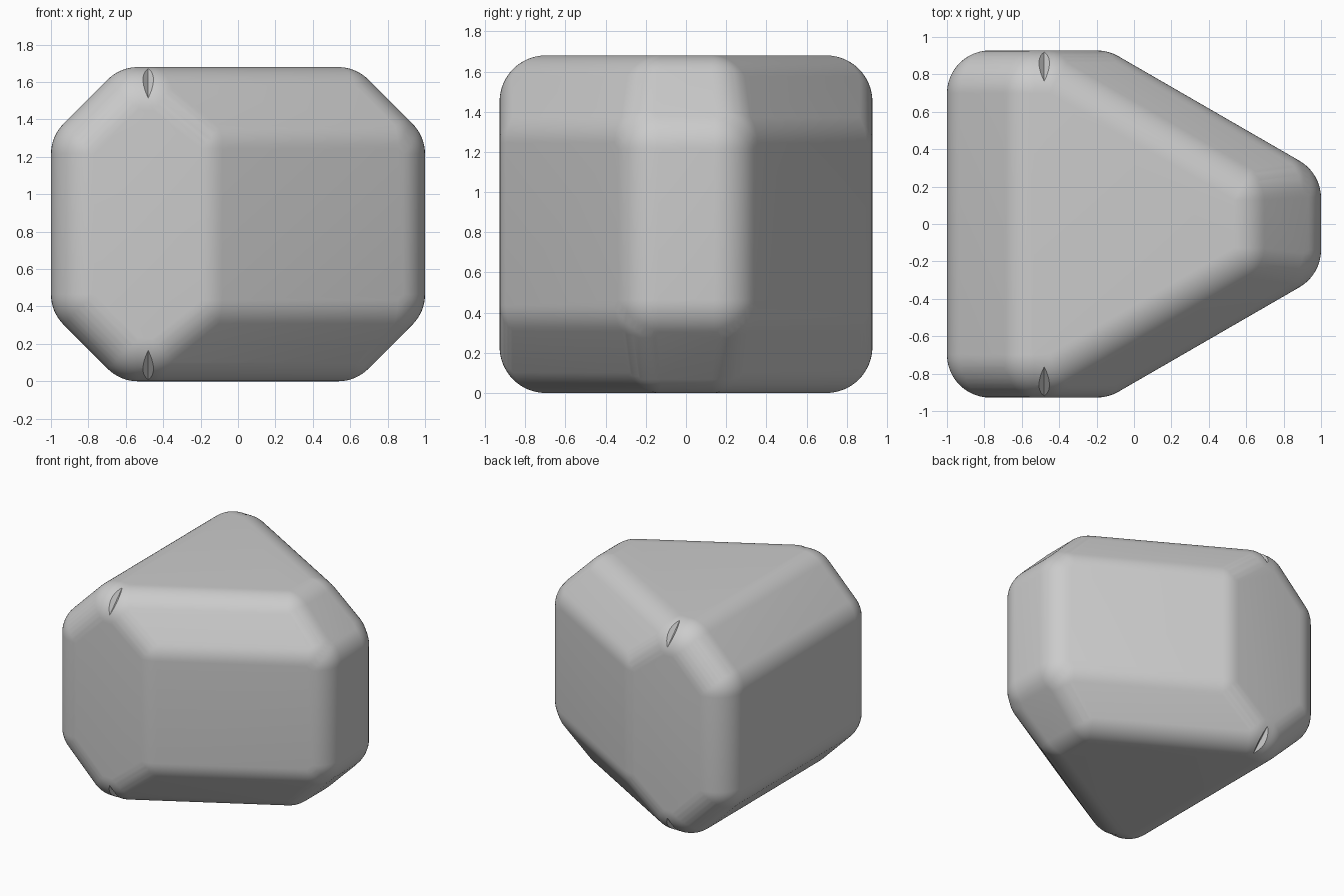
import bpy, bmesh, math
from mathutils import Vector, Matrix

if "Cube" in bpy.data.objects:
    bpy.data.objects.remove(bpy.data.objects["Cube"], do_unlink=True)

R = 0.23          # edge rounding radius
MID = 0.84        # half height
CHAMFER = 0.47    # height above the middle where the chamfers start

grey = bpy.data.materials.new("plain grey")
grey.use_nodes = True
grey.diffuse_color = (0.6, 0.6, 0.6, 1)
grey.node_tree.nodes["Principled BSDF"].inputs["Base Color"].default_value = (0.6, 0.6, 0.6, 1)

# Planes of the block core: (unit normal, distance), pulled in by the radius
planes = []


def add_plane(normal, distance):
    n = Vector(normal)
    planes.append((n.normalized(), distance / n.length - R))


def add_side(x, y, distance, slope):
    """An upright side with a chamfer at its top and bottom."""
    add_plane((x, y, 0), distance)
    for s in (1, -1):
        add_plane((x, y, s * slope), distance + slope * CHAMFER)


add_side(-1, 0, 1, 1)
add_side(1, 0, 1, 1)
for s in (1, -1):
    add_side(0.5, s * math.sqrt(0.75), 0.735, 0.62)
    add_plane((0, s, 0), 0.928)
    add_plane((0, 0, s), MID)

# Corners of the core: where three planes meet inside all the others
corners = []
count = len(planes)
for i in range(count):
    for j in range(i):
        for k in range(j):
            trio = [planes[i], planes[j], planes[k]]
            m = Matrix([p[0] for p in trio])
            if abs(m.determinant()) < 0.01:
                continue
            c = m.inverted() @ Vector([p[1] for p in trio])
            if all(n.dot(c) < d + 0.0001 for n, d in planes):
                if all((c - o).length > 0.001 for o in corners):
                    corners.append(c)

# Rounded block: hull around a ball at every corner
bm = bmesh.new()
for c in corners:
    bmesh.ops.create_uvsphere(bm, u_segments=48, v_segments=32, radius=R,
                              matrix=Matrix.Translation(c + Vector((0, 0, MID))))
points = [v.co.copy() for v in bm.verts]
bm.free()
bm = bmesh.new()
for p in points:
    bm.verts.new(p)
hull = bmesh.ops.convex_hull(bm, input=bm.verts[:])
bmesh.ops.delete(bm, geom=[v for v in bm.verts if not v.link_faces], context='VERTS')
bmesh.ops.remove_doubles(bm, verts=bm.verts[:], dist=0.0005)
bmesh.ops.dissolve_limit(bm, angle_limit=0.003, verts=bm.verts[:], edges=bm.edges[:])
bmesh.ops.recalc_face_normals(bm, faces=bm.faces[:])
mesh = bpy.data.meshes.new("rounded_block")
bm.to_mesh(mesh)
bm.free()
mesh.materials.append(grey)
block = bpy.data.objects.new("rounded_block", mesh)
bpy.context.collection.objects.link(block)

# Small V grooves across the tips of the front and back facets
bm = bmesh.new()
for sy in (1, -1):
    for sz in (1, -1):
        out = Vector((0, sy, sz)).normalized()
        along = Vector((0, sy, -sz)).normalized()
        at = Vector((-0.48, sy * (0.928 - R), MID + sz * (MID - R))) + out * R
        turn = Matrix((Vector((1, 0, 0)), out, along)).transposed().to_4x4()
        bmesh.ops.create_cone(bm, cap_ends=True, segments=4, radius1=0.028, radius2=0.028,
                              depth=0.5, matrix=Matrix.Translation(at) @ turn)
bmesh.ops.recalc_face_normals(bm, faces=bm.faces[:])
cut_mesh = bpy.data.meshes.new("groove_cutter")
bm.to_mesh(cut_mesh)
bm.free()
cut_mesh.materials.append(grey)
cutter = bpy.data.objects.new("groove_cutter", cut_mesh)
bpy.context.collection.objects.link(cutter)
cutter.hide_render = True
cutter.hide_viewport = True
cutter.display_type = 'WIRE'

groove = block.modifiers.new("grooves", 'BOOLEAN')
groove.operation = 'DIFFERENCE'
groove.solver = 'EXACT'
groove.object = cutter

bpy.ops.object.select_all(action='DESELECT')
block.select_set(True)
bpy.context.view_layer.objects.active = block
bpy.ops.object.modifier_apply(modifier="grooves")
bpy.data.objects.remove(cutter, do_unlink=True)
bpy.ops.object.shade_smooth_by_angle(angle=math.radians(30))
